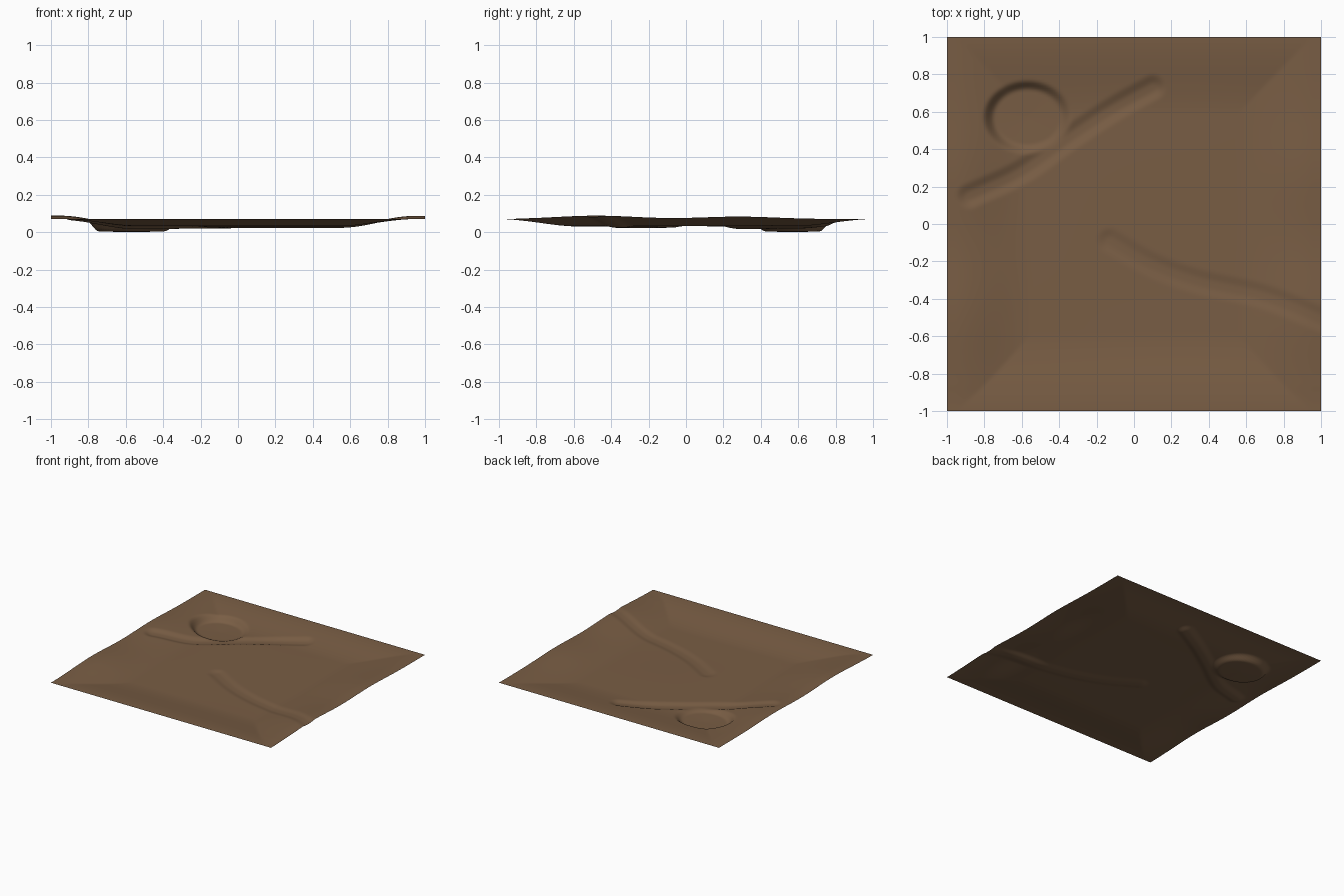
import bpy, bmesh, math
from mathutils import Vector

cube = bpy.data.objects.get("Cube")
if cube:
    bpy.data.objects.remove(cube, do_unlink=True)

FLOOR, RIM = 0.032, 0.07


def smooth(a, b, v):
    t = min(max((v - a) / (b - a), 0), 1)
    return t * t * (3 - 2 * t)


def bump(v, centre, width):
    return math.exp(-((v - centre) / width) ** 2)


def path_distance(p, path):
    # Shortest distance from p to a polyline
    best = 9.0
    for a, b in zip(path, path[1:]):
        ab = b - a
        t = min(max((p - a).dot(ab) / ab.length_squared, 0), 1)
        best = min(best, (p - a - ab * t).length)
    return best


def curve(points, steps=8):
    # Smooth Catmull-Rom path through a few points
    pts = [Vector(q) for q in points]
    pts = [2 * pts[0] - pts[1]] + pts + [2 * pts[-1] - pts[-2]]
    out = []
    for a, b, c, d in zip(pts, pts[1:], pts[2:], pts[3:]):
        for i in range(steps):
            t = i / steps
            out.append(0.5 * (2 * b + (c - a) * t + (2 * a - 5 * b + 4 * c - d) * t * t
                              + (3 * b - a - 3 * c + d) * t ** 3))
    return out + [pts[-2]]


# Two dry gullies: path, depth
GULLIES = [
    (curve([(-0.88, 0.15), (-0.6, 0.28), (-0.33, 0.47), (-0.1, 0.62), (0.1, 0.73)]), 0.014),
    (curve([(-0.13, -0.09), (0.1, -0.22), (0.35, -0.31), (0.7, -0.39), (1.05, -0.53)]), 0.008),
]


def height(x, y):
    # Sunken floor with gentle undulation
    z = FLOOR + 0.002 * math.sin(3 * x + 1) * math.sin(4 * y)
    # Sloped banks; the side banks rise into low mounds
    mounds = 0.018 * bump(y, -0.48, 0.3) + 0.013 * bump(y, 0.28, 0.28)
    side = (RIM + mounds * smooth(1, 0.85, abs(y)) - FLOOR) * smooth(0.55, 0.95, abs(x))
    end = (RIM - FLOOR) * smooth(0.58, 1.0, abs(y))
    bank = max(side, end)
    z += bank - (z - FLOOR) * smooth(0.6, 1, max(abs(x), abs(y)))
    # Gullies
    for path, depth in GULLIES:
        z -= depth * smooth(0.075, 0.015, path_distance(Vector((x, y)), path))
    # Flat-bottomed round pit
    r = math.hypot((x + 0.57) / 0.24, (y - 0.57) / 0.2)
    pit = smooth(1.0, 0.72, r)
    return z * (1 - pit) + 0.005 * min(r, 1) * pit


# Ground sheet
bm = bmesh.new()
bmesh.ops.create_grid(bm, x_segments=160, y_segments=160, size=1)
for v in bm.verts:
    v.co.z = height(v.co.x, v.co.y)
for f in bm.faces:
    f.smooth = True
mesh = bpy.data.meshes.new("ground")
bm.to_mesh(mesh)
bm.free()
ground = bpy.data.objects.new("ground", mesh)
bpy.context.collection.objects.link(ground)

# Brown earth
earth = bpy.data.materials.new("brown_earth")
earth.use_nodes = True
colour = (0.19, 0.11, 0.058, 1)
earth.diffuse_color = colour
shader = earth.node_tree.nodes["Principled BSDF"]
shader.inputs["Base Color"].default_value = colour
shader.inputs["Roughness"].default_value = 0.9
mesh.materials.append(earth)
